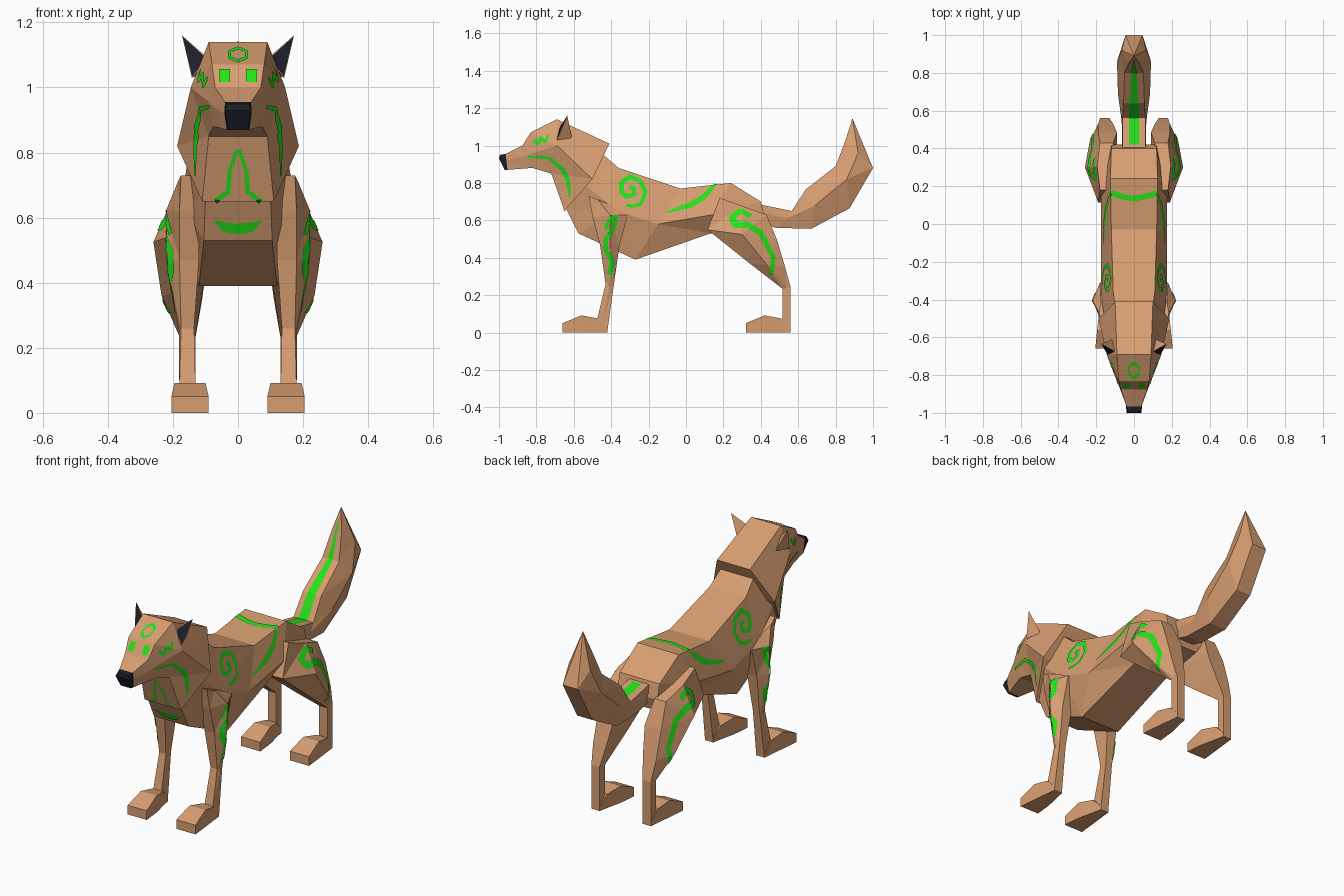
import bpy, bmesh, math
from mathutils import Vector
from mathutils.bvhtree import BVHTree

if "Cube" in bpy.data.objects:
    bpy.data.objects.remove(bpy.data.objects["Cube"])


def material(name, rgb):
    m = bpy.data.materials.new(name)
    m.diffuse_color = (*rgb, 1)
    m.use_nodes = True
    m.node_tree.nodes["Principled BSDF"].inputs["Base Color"].default_value = m.diffuse_color
    return m


FUR = material("tan fur", (0.68, 0.34, 0.165))
GREEN = material("bright green", (0.018, 0.76, 0.01))
DARK = material("dark navy", (0.011, 0.013, 0.022))
surf_v, surf_f = [], []          # collected surface that the markings are projected onto


def finish(name, bm, *mats):
    me = bpy.data.meshes.new(name)
    bm.to_mesh(me)
    bm.free()
    for m in mats:
        me.materials.append(m)
    ob = bpy.data.objects.new(name, me)
    bpy.context.collection.objects.link(ob)
    return ob


def loft(name, rings, mat=FUR):
    """Skin equal-sized rings of points, cap both ends, keep flat facets."""
    bm = bmesh.new()
    vs = [[bm.verts.new(p) for p in r] for r in rings]
    n = len(vs[0])
    for a, b in zip(vs, vs[1:]):
        for i in range(n):
            j = (i + 1) % n
            bm.faces.new((a[i], a[j], b[j], b[i]))
    bm.faces.new(vs[0])
    bm.faces.new(vs[-1])
    bmesh.ops.remove_doubles(bm, verts=bm.verts[:], dist=0.0005)
    bmesh.ops.recalc_face_normals(bm, faces=bm.faces[:])
    bmesh.ops.triangulate(bm, faces=bm.faces[:])
    bm.verts.index_update()
    base = len(surf_v)
    surf_v.extend(v.co.copy() for v in bm.verts)
    surf_f.extend([base + v.index for v in f.verts] for f in bm.faces)
    return finish(name, bm, mat)


def hexring(top, mid, bot):
    """Symmetric six-sided ring from three (half width, y, z) points."""
    half = [top, mid, bot]
    return half + [(-x, y, z) for x, y, z in reversed(half)]


def legring(s, yf, zf, yb, zb, xin, xmid, xedge):
    """Five-sided leg ring, bulging outwards at its middle."""
    return [(s * xin, yf, zf), (s * xedge, yf, zf), (s * xmid, (yf + yb) / 2, (zf + zb) / 2),
            (s * xedge, yb, zb), (s * xin, yb, zb)]


# Torso, rump to neck
loft("torso", [hexring(*r) for r in (
    ((.12, .40, .70), (.12, .42, .62), (.08, .40, .55)),
    ((.125, .24, .80), (.175, .14, .63), (.11, .13, .53)),
    ((.12, -.03, .77), (.175, -.15, .58), (.12, -.27, .39)),
    ((.11, -.36, .88), (.175, -.37, .65), (.105, -.575, .53)),
    ((.095, -.47, .975), (.15, -.55, .80), (.10, -.64, .66)))])

# Head with mane, back to muzzle
muzzle = ((.04, -.965, .955), (.042, -.96, .92), (.035, -.955, .87))
loft("head", [hexring(*r) for r in (
    ((.10, -.41, 1.01), (.187, -.50, .82), (.11, -.65, .65)),
    ((.09, -.69, 1.14), (.145, -.69, 1.0), (.09, -.72, .85)),
    ((.08, -.83, 1.07), (.095, -.82, .96), (.075, -.82, .88)),
    ((.07, -.875, 1.0), (.075, -.87, .94), (.06, -.87, .877)),
    muzzle)])
loft("nose", [hexring(*muzzle),
              hexring((.032, -.995, .95), (.04, -1.0, .93), (.03, -.97, .87))], DARK)

# Tail, base to tip
tip = (0, .89, 1.145)
loft("tail", [hexring(*r) for r in (
    ((.06, .37, .69), (.062, .37, .65), (.05, .35, .60)),
    ((.06, .565, .65), (.065, .54, .61), (.05, .48, .56)),
    ((.055, .64, .765), (.085, .69, .68), (.05, .67, .555)),
    ((.05, .80, .89), (.09, .86, .82), (.045, .875, .665)),
    ((.03, .85, 1.02), (.065, .92, .96), (.045, 1.0, .88)),
    (tip, tip, tip))])

for s, side in ((1, "right"), (-1, "left")):
    # Legs
    loft(f"{side}_front_leg", [legring(s, *r) for r in (
        (-.52, .73, -.42, .69, .13, .185, .175),
        (-.50, .62, -.31, .63, .12, .22, .18),
        (-.46, .47, -.355, .47, .12, .22, .18),
        (-.43, .26, -.385, .26, .135, .182, .175),
        (-.475, .07, -.42, .01, .13, .18, .18))])
    loft(f"{side}_hind_leg", [legring(s, *r) for r in (
        (.18, .72, .43, .63, .11, .195, .18),
        (.115, .55, .485, .50, .09, .26, .19),
        (.34, .37, .53, .35, .11, .235, .19),
        (.515, .235, .56, .24, .13, .18, .18),
        (.515, .07, .56, .01, .13, .18, .18))])

    # Paws: narrow heel, humped middle, square toe
    for part, heel in (("front", -.42), ("hind", .56)):
        rings = []
        for dy, h, x0, x1 in ((0, .02, .13, .18), (-.05, .075, .12, .185),
                              (-.14, .092, .10, .195), (-.24, .05, .09, .205)):
            rings.append([(s * x0, heel + dy, 0), (s * x1, heel + dy, 0),
                          (s * x1, heel + dy, h), (s * x0, heel + dy, h)])
        loft(f"{side}_{part}_paw", rings)

    # Ears: pyramids with a dark inset front
    bm = bmesh.new()
    a, b, c, t = [bm.verts.new((s * x, y, z)) for x, y, z in (
        (.092, -.68, 1.09), (.142, -.69, 1.03), (.115, -.61, 1.04), (.172, -.635, 1.16))]
    front = bm.faces.new((a, b, t))
    for f in ((b, c, t), (c, a, t), (a, c, b)):
        bm.faces.new(f)
    bmesh.ops.recalc_face_normals(bm, faces=bm.faces[:])
    bmesh.ops.inset_individual(bm, faces=[front], thickness=.005)
    front.material_index = 1
    finish(f"{side}_ear", bm, FUR, DARK)

tree = BVHTree.FromPolygons(surf_v, surf_f)


def mark(name, pts, widths, view, s=1):
    """Lay a thin green ribbon, drawn in a side, front or top view, onto the surface."""
    place, ray = {
        "side": (lambda a, b: Vector((2 * s, a, b)), Vector((-s, 0, 0))),
        "front": (lambda a, b: Vector((s * a, -2, b)), Vector((0, 1, 0))),
        "top": (lambda a, b: Vector((s * a, b, 2)), Vector((0, 0, -1)))}[view]
    pts = [Vector(p) for p in pts]
    line = [p.lerp(q, k / 8) for p, q in zip(pts, pts[1:]) for k in range(8)] + [pts[-1]]
    closed = (pts[0] - pts[-1]).length < 1e-4
    n, bm, rows = len(line), bmesh.new(), []
    for i, p in enumerate(line):
        before = line[-2] if closed and i == 0 else line[max(i - 1, 0)]
        after = line[1] if closed and i == n - 1 else line[min(i + 1, n - 1)]
        d = (after - before).normalized()
        u = i / (n - 1) * (len(widths) - 1)
        k = min(int(u), len(widths) - 2)
        w = widths[k] + (widths[k + 1] - widths[k]) * (u - k)
        row = []
        for c in (-.5, -.17, .17, .5):
            q = p + Vector((-d.y, d.x)) * w * c
            hit, nor, _, _ = tree.ray_cast(place(*q), ray)
            if hit:
                hit = hit + (nor if nor.dot(ray) < 0 else -nor) * .004
            row.append(bm.verts.new(hit) if hit else None)
        rows.append(row)
    for r, t in zip(rows, rows[1:]):
        for j in range(3):
            q = (r[j], r[j + 1], t[j + 1], t[j])
            if None in q or max((v.co - q[0].co).length for v in q) > .07:
                continue
            f = bm.faces.new(q)
            f.normal_update()
            if f.normal.dot(ray) > 0:
                f.normal_flip()
    bmesh.ops.delete(bm, geom=[v for v in bm.verts if not v.link_faces], context="VERTS")
    finish(name, bm, GREEN)


# Green markings repeated on both sides
for s, side in ((1, "right"), (-1, "left")):
    mark(f"{side}_shoulder_spiral", (
        (-.32, .68), (-.28, .675), (-.24, .69), (-.217, .75), (-.245, .81), (-.30, .833), (-.345, .80),
        (-.345, .75), (-.315, .725), (-.275, .74), (-.28, .775), (-.305, .775)), (.016, .026, .02), "side", s)
    mark(f"{side}_flank_stripe", ((-.11, .64), (.02, .68), (.09, .72), (.15, .785)),
         (.006, .03, .03, .02), "side", s)
    mark(f"{side}_front_leg_mark", (
        (-.43, .55), (-.405, .61), (-.375, .62), (-.39, .56), (-.428, .49), (-.425, .44),
        (-.395, .38), (-.41, .31)), (.02, .025, .025), "side", s)
    mark(f"{side}_hind_leg_mark", (
        (.345, .62), (.29, .65), (.245, .61), (.265, .575), (.33, .575), (.40, .53),
        (.43, .47), (.465, .40), (.455, .31)), (.025, .035, .03, .022), "side", s)
    mark(f"{side}_cheek_stripe", (
        (-.845, .942), (-.73, .935), (-.66, .875), (-.63, .82), (-.62, .73)),
        (.01, .018, .028, .01), "side", s)
    mark(f"{side}_temple_zigzag", (
        (-.815, 1.03), (-.79, 1.005), (-.775, 1.04), (-.75, 1.02), (-.735, 1.055)),
        (.015, .018, .012), "side", s)
    mark(f"{side}_eye", ((.042, 1.015), (.042, 1.055)), (.034, .034), "front", s)
    mark(f"{side}_chest_stripe", ((.004, .81), (.026, .74), (.03, .68), (.07, .652)),
         (.01, .014, .016), "front", s)

# Single markings on the centre line
mark("forehead_ring", [(.03 * math.sin(k * math.pi / 3), 1.098 + .02 * math.cos(k * math.pi / 3))
                       for k in range(7)], (.009, .009), "front")
mark("chest_crescent", ((-.072, .592), (-.04, .572), (0, .567), (.04, .572), (.072, .592)),
     (.004, .03, .032, .03, .004), "front")
mark("back_band", ((-.123, .165), (-.06, .145), (0, .135), (.06, .145), (.123, .165)),
     (.03, .03), "top")
mark("tail_stripe", ((0, .42), (0, .56), (0, .64), (0, .80), (0, .87)),
     (.055, .055, .05, .03, .004), "top")
